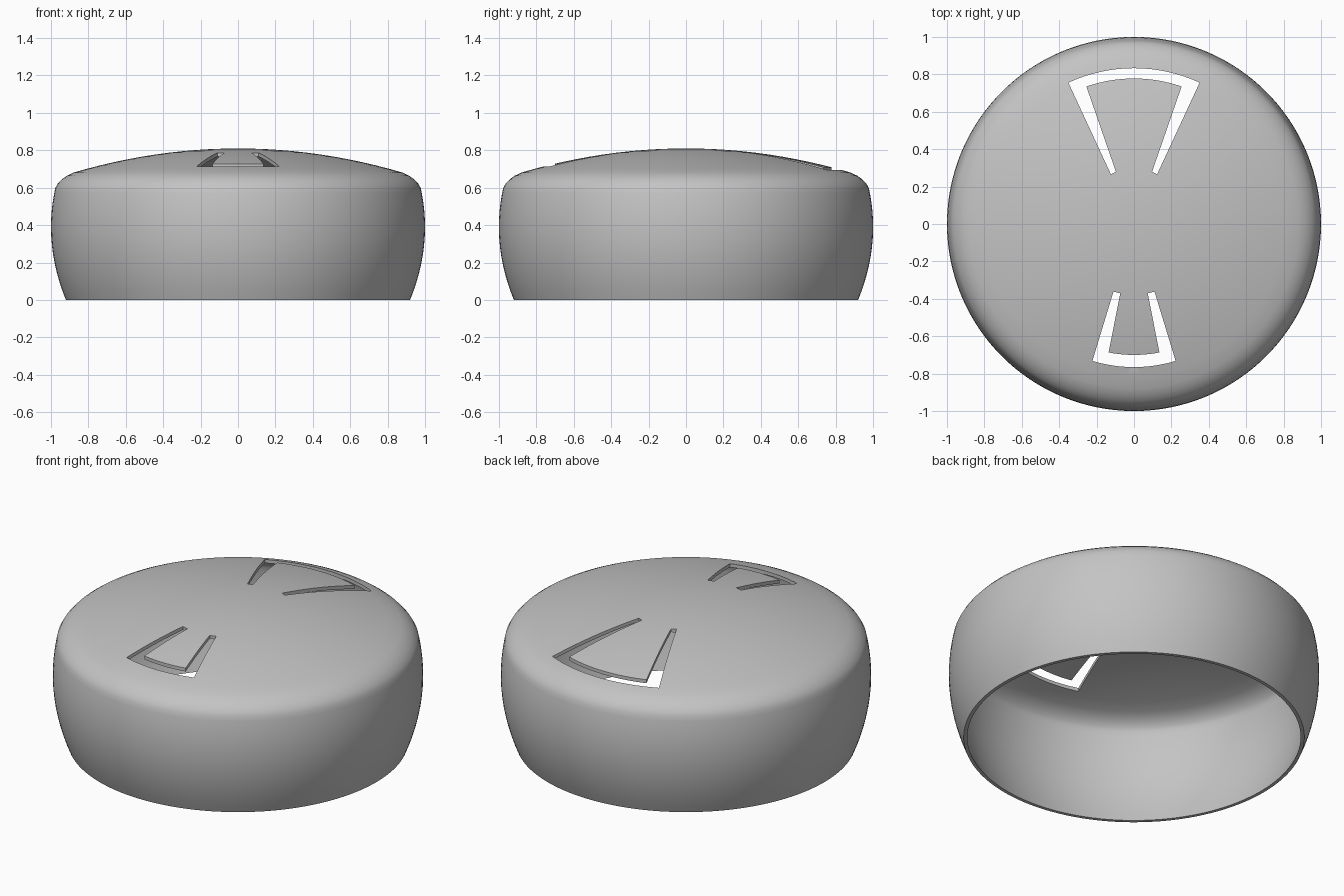
import bpy, bmesh, math
from mathutils import Vector

cube = bpy.data.objects.get("Cube")
if cube:
    bpy.data.objects.remove(cube)

SEGMENTS = 128
WALL = 0.02

grey = bpy.data.materials.new("plain grey")
grey.use_nodes = True
color = (0.55, 0.55, 0.55, 1)
grey.diffuse_color = color
grey.node_tree.nodes["Principled BSDF"].inputs["Base Color"].default_value = color


def make_object(name, bm):
    bmesh.ops.recalc_face_normals(bm, faces=bm.faces)
    mesh = bpy.data.meshes.new(name)
    bm.to_mesh(mesh)
    bm.free()
    mesh.materials.append(grey)
    obj = bpy.data.objects.new(name, mesh)
    bpy.context.collection.objects.link(obj)
    return obj


def polar(radius, angle, z):
    return Vector((radius * math.sin(angle), radius * math.cos(angle), z))


# Outer profile: bulging wall, rounded shoulder, shallow dome
def wall(z):
    return (1 - (z - 0.39) ** 2 / 1.9, z)


def dome(r):
    return (r, 0.81 - r * r / 6)


outer = [wall(0.57 * i / 12) for i in range(13)]
outer += [(0.977, 0.598), (0.965, 0.62), (0.943, 0.644), (0.915, 0.664)]
outer += [dome(0.88 * (1 - i / 12)) for i in range(13)]

# Inner profile: the outer one moved inward by the wall thickness
inner = []
for i, p in enumerate(outer):
    a = Vector(outer[max(i - 1, 0)])
    b = Vector(outer[min(i + 1, len(outer) - 1)])
    d = (b - a).normalized()
    inner.append((p[0] - d.y * WALL, p[1] + d.x * WALL))
inner[0] = (outer[0][0] - WALL, 0)
inner[-1] = (0, outer[-1][1] - WALL)


# Lathe the closed profile into a hollow cap
def build_shell():
    bm = bmesh.new()
    rings = []
    for r, z in outer + inner[::-1]:
        count = SEGMENTS if r > 1e-5 else 1
        rings.append([bm.verts.new(polar(r, 2 * math.pi * k / SEGMENTS, z))
                      for k in range(count)])
    for a, b in zip(rings, rings[1:] + rings[:1]):
        if len(a) == len(b) == 1:
            continue
        for k in range(SEGMENTS):
            n = (k + 1) % SEGMENTS
            if len(a) == 1:
                bm.faces.new((a[0], b[n], b[k]))
            elif len(b) == 1:
                bm.faces.new((a[k], a[n], b[0]))
            else:
                bm.faces.new((a[k], a[n], b[n], b[k]))
    return make_object("cap_shell", bm)


# U-shaped slot cutter: two radial arms joined by an arc around a tab
def build_slot(name, facing, r_tip, r_tab, r_out, tab_deg, out_deg):
    tab, out = math.radians(tab_deg), math.radians(out_deg)
    steps = 16
    path = [(r_tip, r_tip, -1)]
    path += [(r_out, r_tab, 2 * i / steps - 1) for i in range(steps + 1)]
    path += [(r_tip, r_tip, 1)]
    bm = bmesh.new()
    pairs = [(bm.verts.new(polar(ro, facing + t * out, 0.55)),
              bm.verts.new(polar(ri, facing + t * tab, 0.55)))
             for ro, ri, t in path]
    for (a, b), (c, d) in zip(pairs, pairs[1:]):
        bm.faces.new((a, b, d, c))
    top = bmesh.ops.extrude_face_region(bm, geom=bm.faces[:])
    verts = [g for g in top["geom"] if isinstance(g, bmesh.types.BMVert)]
    bmesh.ops.translate(bm, verts=verts, vec=(0, 0, 0.4))
    obj = make_object(name, bm)
    obj.hide_render = True
    return obj


shell = build_shell()
slots = [build_slot("back_slot_cutter", 0, 0.294, 0.778, 0.833, 19.1, 24.9),
         build_slot("front_slot_cutter", math.pi, 0.378, 0.70, 0.765, 11.2, 16.9)]

# Cut both slots through the dome
bpy.ops.object.select_all(action='DESELECT')
shell.select_set(True)
bpy.context.view_layer.objects.active = shell
for slot in slots:
    cut = shell.modifiers.new(slot.name, 'BOOLEAN')
    cut.operation = 'DIFFERENCE'
    cut.solver = 'EXACT'
    cut.object = slot
    bpy.ops.object.modifier_apply(modifier=cut.name)
    bpy.data.objects.remove(slot)

bpy.ops.object.shade_smooth_by_angle(angle=math.radians(35))
